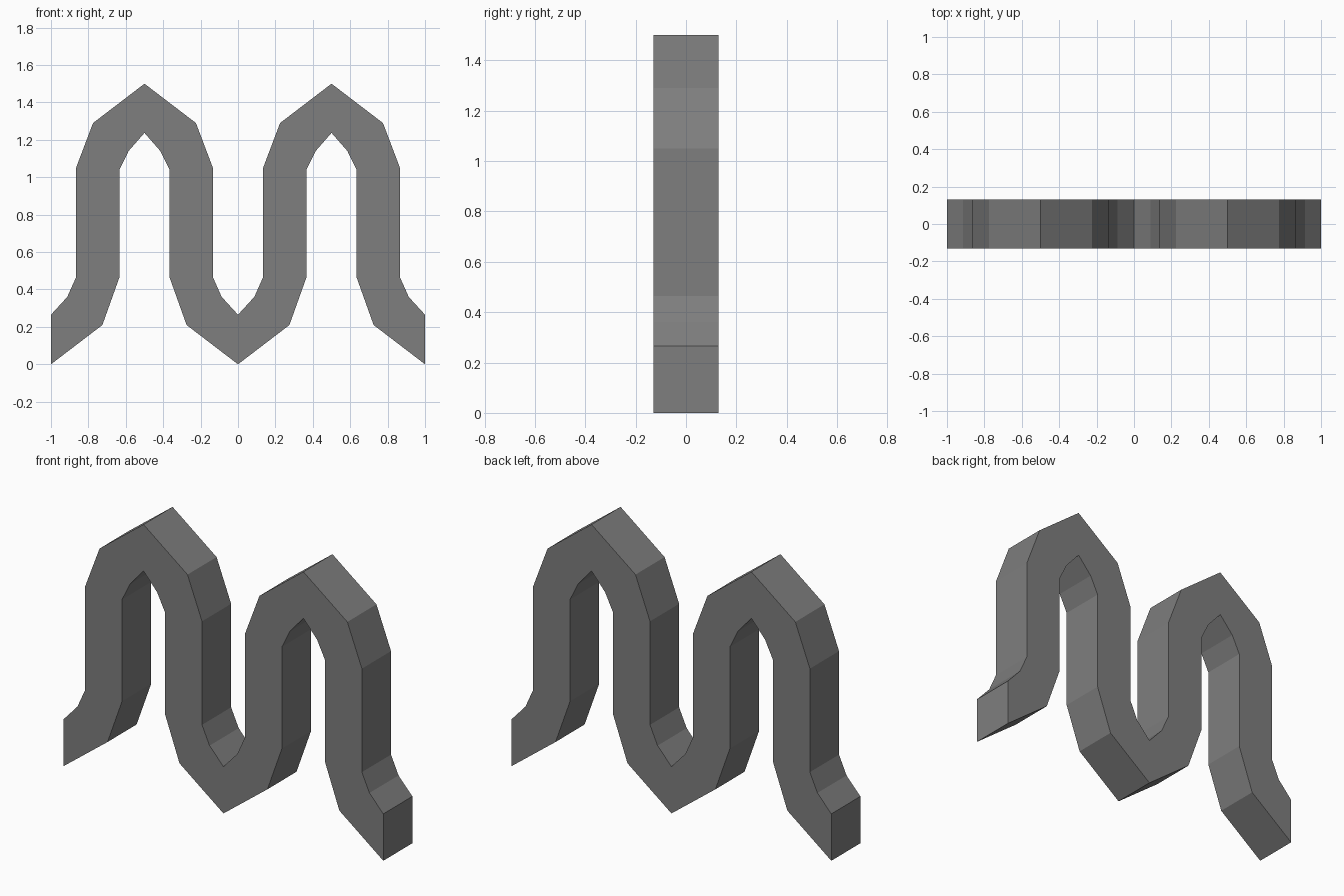
import bpy
import bmesh

cube = bpy.data.objects.get("Cube")
if cube:
    bpy.data.objects.remove(cube, do_unlink=True)

DEPTH = 0.26

# Upper and lower edges of one rising quarter of the wave
UPPER = [(-1, 0.265), (-0.913, 0.36), (-0.866, 0.465),
         (-0.866, 1.05), (-0.775, 1.29), (-0.5, 1.5)]
LOWER = [(-1, 0), (-0.725, 0.21), (-0.634, 0.465),
         (-0.634, 1.04), (-0.585, 1.14), (-0.5, 1.237)]


def full_edge(quarter):
    """Mirror the quarter about its crest, then repeat the hump."""
    hump = quarter + [(-1 - x, z) for x, z in reversed(quarter[:-1])]
    return hump + [(x + 1, z) for x, z in hump[1:]]


def grey_material():
    mat = bpy.data.materials.new("mid grey")
    mat.use_nodes = True
    colour = (0.21, 0.21, 0.21, 1)
    mat.diffuse_color = colour
    mat.node_tree.nodes["Principled BSDF"].inputs["Base Color"].default_value = colour
    return mat


# Strip of front faces between the two edges, extruded to the back
bm = bmesh.new()
rows = [[bm.verts.new((x, -DEPTH / 2, z)) for x, z in full_edge(edge)]
        for edge in (UPPER, LOWER)]
upper, lower = rows
for i in range(len(upper) - 1):
    bm.faces.new((lower[i], lower[i + 1], upper[i + 1], upper[i]))
result = bmesh.ops.extrude_face_region(bm, geom=bm.faces[:], use_keep_orig=True)
back = [g for g in result["geom"] if isinstance(g, bmesh.types.BMVert)]
bmesh.ops.translate(bm, verts=back, vec=(0, DEPTH, 0))
bmesh.ops.recalc_face_normals(bm, faces=bm.faces[:])

mesh = bpy.data.meshes.new("wave_band")
bm.to_mesh(mesh)
bm.free()
mesh.materials.append(grey_material())
band = bpy.data.objects.new("wave_band", mesh)
bpy.context.collection.objects.link(band)
